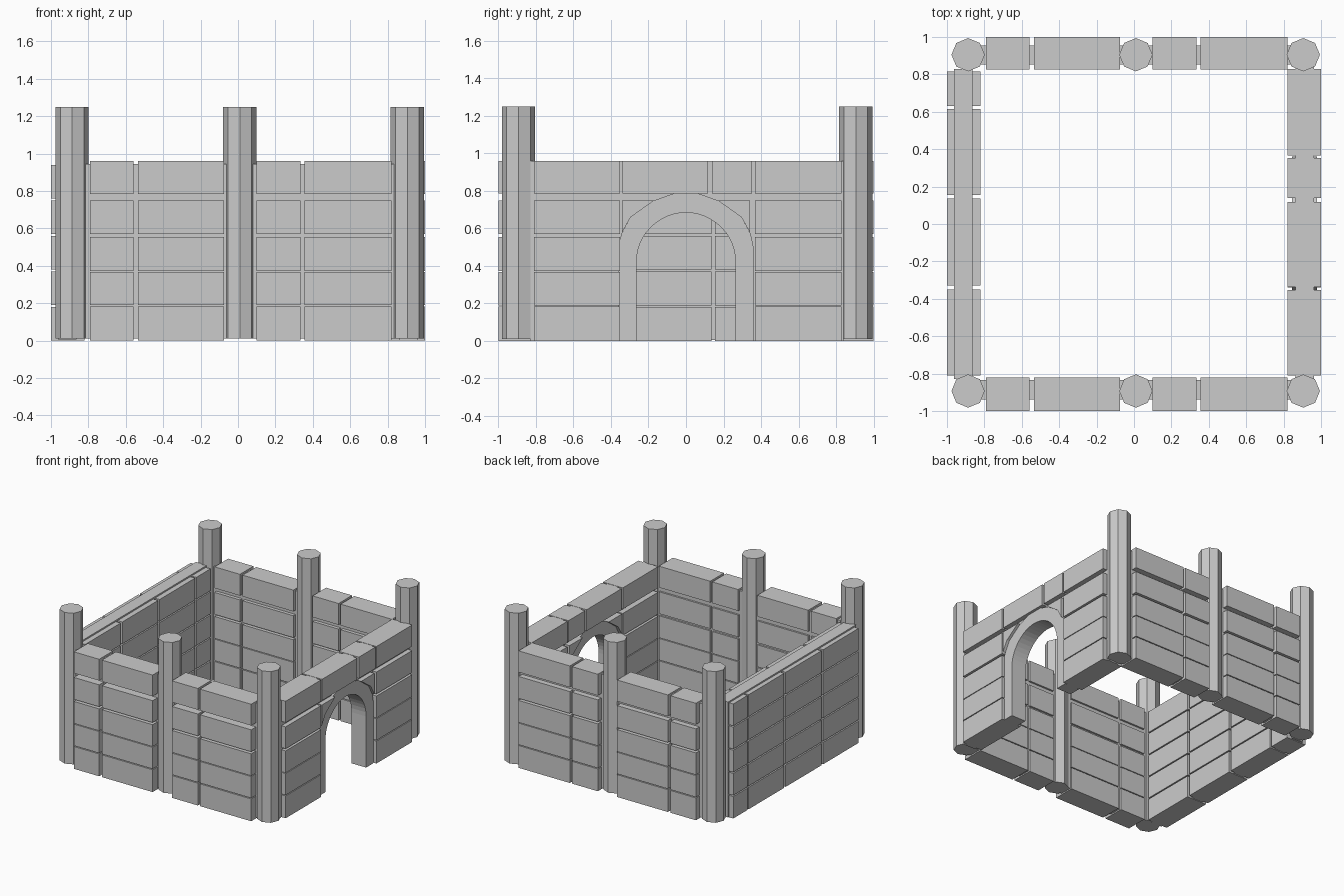
import bpy, bmesh, math
from mathutils import Matrix, Vector

if "Cube" in bpy.data.objects:
    bpy.data.objects.remove(bpy.data.objects["Cube"])


def finish(name, bm):
    bmesh.ops.recalc_face_normals(bm, faces=bm.faces)
    mesh = bpy.data.meshes.new(name)
    bm.to_mesh(mesh)
    bm.free()
    ob = bpy.data.objects.new(name, mesh)
    bpy.context.collection.objects.link(ob)
    return ob


def add_box(bm, x, y, z):
    centre = [(a + b) / 2 for a, b in (x, y, z)]
    size = [b - a for a, b in (x, y, z)]
    bmesh.ops.create_cube(bm, size=1, matrix=Matrix.Translation(centre) @ Matrix.Diagonal((*size, 1)))


def add_slab(bm, outline, x):
    """Extrude a (y, z) outline along x."""
    face = bm.faces.new([bm.verts.new((x[0], y, z)) for y, z in outline])
    ext = bmesh.ops.extrude_face_region(bm, geom=[face])
    moved = [g for g in ext["geom"] if isinstance(g, bmesh.types.BMVert)]
    bmesh.ops.translate(bm, verts=moved, vec=Vector((x[1] - x[0], 0, 0)))


def box(name, x, y, z):
    bm = bmesh.new()
    add_box(bm, x, y, z)
    return finish(name, bm)


COURSES = [(0, .183), (.19, .367), (.373, .553), (.57, .75), (.785, .96)]
EVEN_COURSES = [(i * .19, i * .19 + .18) for i in range(5)]

# Front and back walls: recessed core with stone blocks
COLUMNS = [(-.79, -.56), (-.535, -.075), (.10, .335), (.355, .82)]
for side, wall_y, core_y in (("front", (-1, -.82), (-.937, -.835)),
                             ("back", (.825, 1), (.853, .955))):
    box(side + "_wall_core", (-.82, .84), core_y, (.01, .945))
    bm = bmesh.new()
    for z in COURSES:
        for x in COLUMNS:
            add_box(bm, x, wall_y, z)
    finish(side + "_wall_blocks", bm)

# Left wall
box("left_wall_core", (-.963, -.863), (-.83, .83), (.005, .952))
bm = bmesh.new()
for z in EVEN_COURSES:
    for y in [(-.81, -.35), (-.328, .135), (.155, .615), (.63, .815)]:
        add_box(bm, (-1, -.82), y, z)
finish("left_wall_blocks", bm)

# Right wall core, cut by the arched opening
R, SPRING, CORE_TOP = .264, .42, .958
inner = [(R, 0)]
inner += [(R * math.cos(math.pi * i / 24), SPRING + R * math.sin(math.pi * i / 24)) for i in range(25)]
inner += [(-R, 0)]
bm = bmesh.new()
add_slab(bm, [(-.83, 0), (-.83, CORE_TOP), (.84, CORE_TOP), (.84, 0)] + inner, (.863, .962))
finish("right_wall_core", bm)

# Arch surround
half = [(.362, 0), (.362, .49), (.345, .57), (.295, .66), (.168, .75), (.055, .79)]
outer = half + [(-y, z) for y, z in reversed(half)]
bm = bmesh.new()
add_slab(bm, list(reversed(outer)) + inner, (.845, .978))
finish("arch_surround", bm)

# Right wall blocks
WALL_X = (.82, 1)
bm = bmesh.new()
for z in COURSES:
    for y in [(-.81, -.352), (.367, .83)]:
        add_box(bm, WALL_X, y, z)
for y in [(-.338, .118), (.138, .353)]:
    add_box(bm, WALL_X, y, COURSES[-1])
for s in (-1, 1):
    add_slab(bm, [(s * y, z) for y, z in [(.168, .75), (.34, .75), (.34, .58), (.295, .66)]], WALL_X)
finish("right_wall_blocks", bm)

# Eight-sided posts
for row, y in (("front", -.893), ("back", .905)):
    for place, x in (("left", -.887), ("middle", .01), ("right", .905)):
        bm = bmesh.new()
        bmesh.ops.create_cone(bm, cap_ends=True, segments=8, radius1=.089, radius2=.089, depth=1.24,
                              matrix=Matrix.Translation((x, y, .63)))
        finish(f"{row}_{place}_post", bm)
